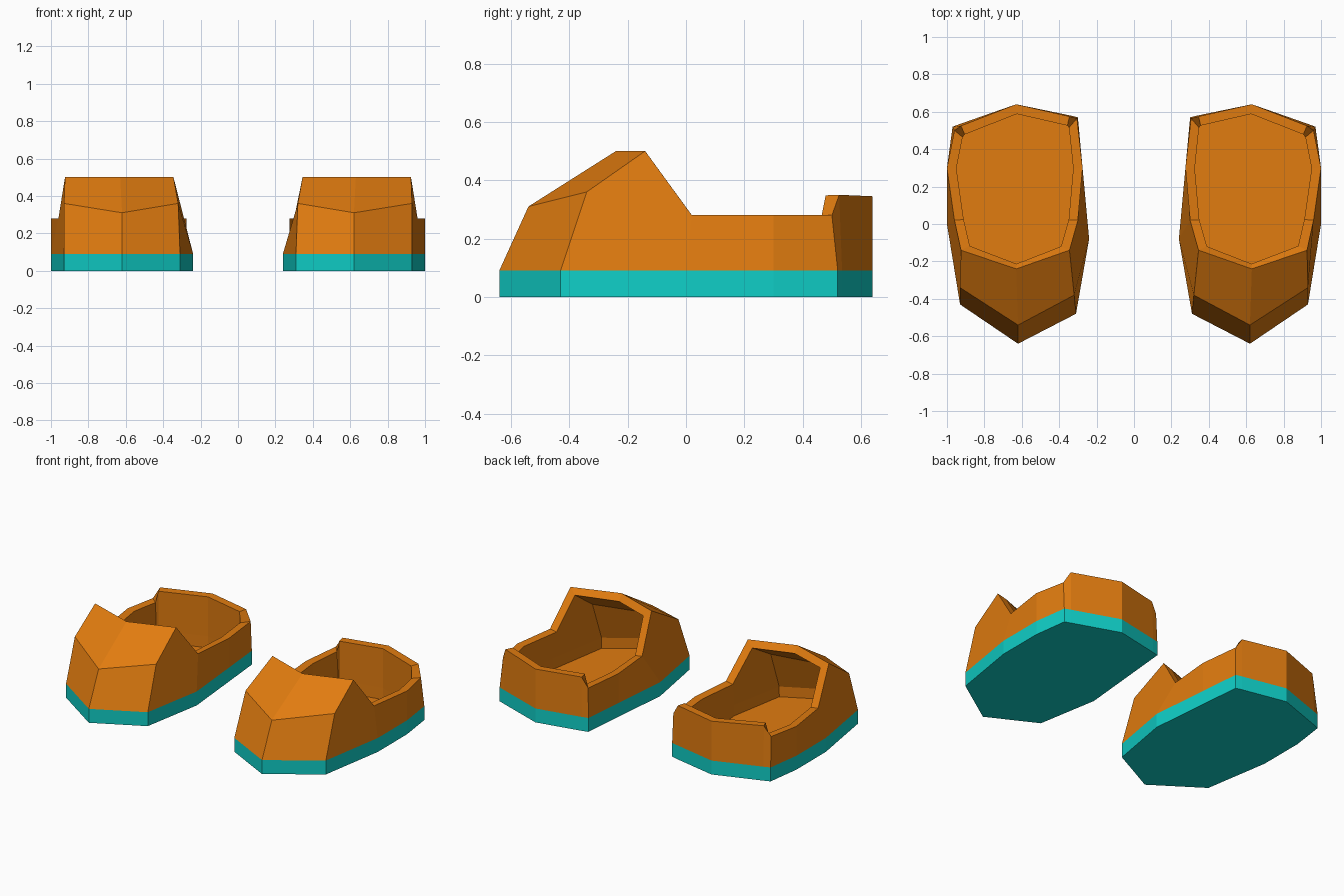
import bpy, bmesh

cube = bpy.data.objects.get("Cube")
if cube:
    bpy.data.objects.remove(cube, do_unlink=True)


def material(name, color):
    m = bpy.data.materials.new(name)
    m.use_nodes = True
    m.diffuse_color = color
    bsdf = m.node_tree.nodes["Principled BSDF"]
    bsdf.inputs["Base Color"].default_value = color
    bsdf.inputs["Roughness"].default_value = 0.8
    return m


ORANGE = material("orange_upper", (0.75, 0.20, 0.005, 1))
TEAL = material("teal_sole", (0.005, 0.62, 0.57, 1))
SOLE_Z, PLATE = 0.09, 0.006

# Each column: base outline point, then the points above the sole band
COLUMNS = [
    ((0.62, -0.64), [(0.62, -0.54, 0.31), (0.63, -0.24, 0.50)]),    # toe tip
    ((0.93, -0.43), [(0.93, -0.34, 0.36), (0.925, -0.14, 0.50)]),   # outer toe corner
    ((1.00, 0.00), [(0.96, 0.02, 0.28)]),                           # outer side
    ((1.00, 0.30), [(1.00, 0.30, 0.28)]),
    ((0.97, 0.52), [(0.96, 0.50, 0.28)]),                           # outer heel corner
    ((0.93, 0.535), [(0.925, 0.525, 0.35)]),
    ((0.63, 0.64), [(0.63, 0.64, 0.345)]),                          # heel centre
    ((0.34, 0.58), [(0.345, 0.575, 0.345)]),
    ((0.30, 0.57), [(0.305, 0.565, 0.28)]),                         # inner heel corner
    ((0.275, 0.30), [(0.275, 0.30, 0.28)]),                         # inner side
    ((0.24, -0.08), [(0.30, 0.02, 0.28)]),
    ((0.31, -0.48), [(0.32, -0.38, 0.36), (0.345, -0.14, 0.50)]),   # inner toe corner
]


def make_object(name, bm, mats):
    bm.normal_update()
    mesh = bpy.data.meshes.new(name)
    bm.to_mesh(mesh)
    bm.free()
    for m in mats:
        mesh.materials.append(m)
    ob = bpy.data.objects.new(name, mesh)
    bpy.context.collection.objects.link(ob)
    return ob


def shoe_wall(name, side):
    """Open shell of sole band and upper, thickened inwards."""
    bm = bmesh.new()
    cols = []
    for (x, y), upper in COLUMNS:
        pts = [(x, y, PLATE), (x, y, SOLE_Z)] + upper
        cols.append([bm.verts.new((side * p[0], p[1], p[2])) for p in pts])
    for a, b in zip(cols, cols[1:] + cols[:1]):
        bm.faces.new((a[0], b[0], b[1], a[1])).material_index = 1
        if len(a) == len(b):
            for i in range(1, len(a) - 1):
                bm.faces.new((a[i], b[i], b[i + 1], a[i + 1]))
        else:
            bm.faces.new(b[1:] + a[:0:-1])
    if side < 0:
        bmesh.ops.reverse_faces(bm, faces=bm.faces)
    ob = make_object(name, bm, [ORANGE, TEAL])
    sol = ob.modifiers.new("thickness", 'SOLIDIFY')
    sol.thickness = 0.05
    sol.offset = -1
    sol.use_even_offset = True
    sol.material_offset = -1        # the lining is all orange
    sol.material_offset_rim = -1
    return ob


def plate(name, side, z0, z1, scale, mat):
    """Flat slab with the shoe outline."""
    bm = bmesh.new()
    cx = 0.63
    rings = [[bm.verts.new((side * (cx + (x - cx) * scale), y * scale, z))
              for (x, y), _ in COLUMNS] for z in (z0, z1)]
    bm.faces.new(rings[0][::-1])
    bm.faces.new(rings[1])
    n = len(COLUMNS)
    for i in range(n):
        j = (i + 1) % n
        bm.faces.new((rings[0][i], rings[0][j], rings[1][j], rings[1][i]))
    if side < 0:
        bmesh.ops.reverse_faces(bm, faces=bm.faces)
    return make_object(name, bm, [mat])


for label, side in (("left", 1), ("right", -1)):
    shoe_wall(label + "_shoe_upper", side)
    plate(label + "_shoe_sole", side, 0, PLATE, 1.0, TEAL)
    plate(label + "_shoe_insole", side, PLATE, 0.014, 0.96, ORANGE)
